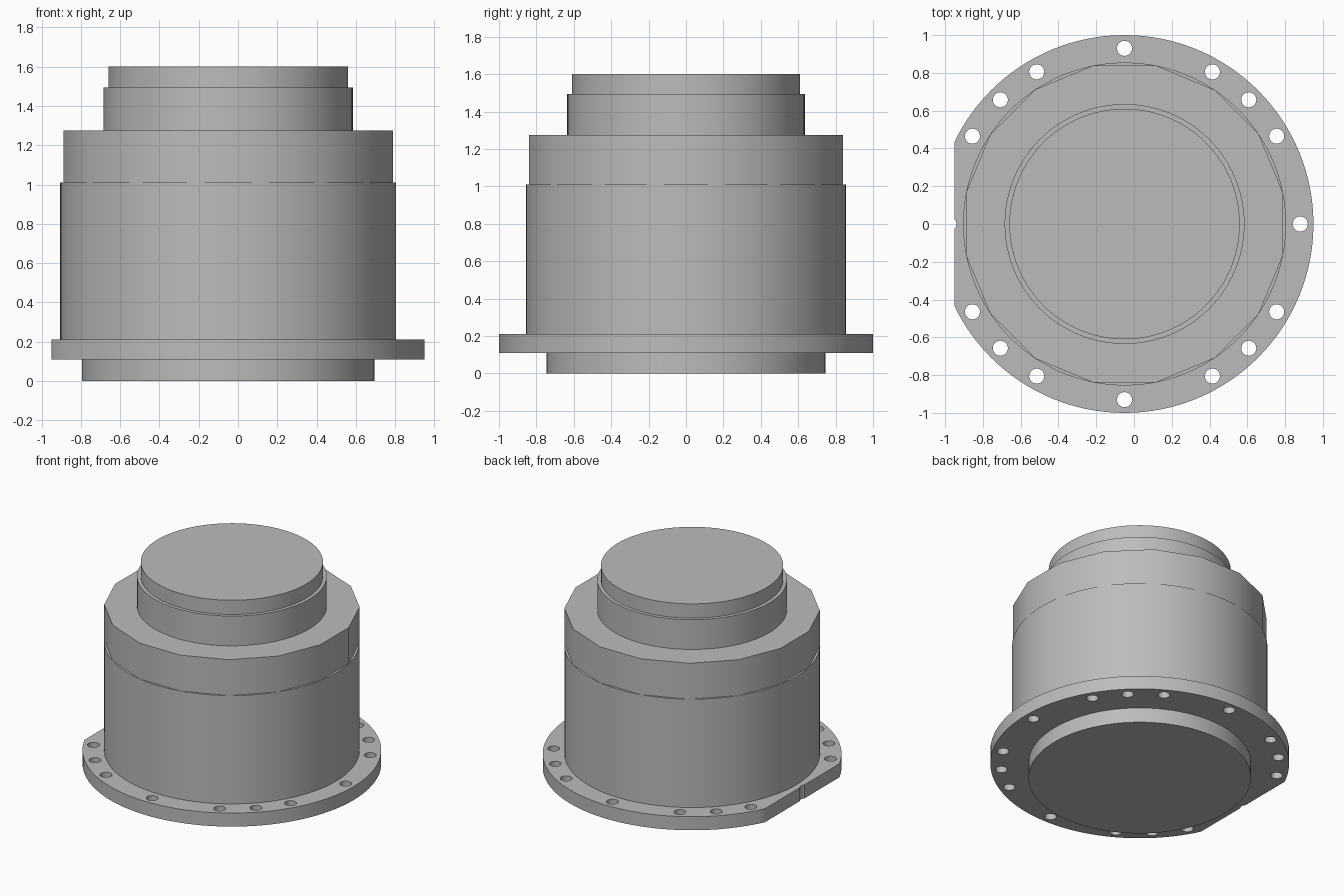
import bpy
import math

CX = -0.05  # axis of the round parts; the flange is trimmed on one side

cube = bpy.data.objects.get("Cube")
if cube:
    bpy.data.objects.remove(cube, do_unlink=True)

steel = bpy.data.materials.new("grey steel")
steel.use_nodes = True
GREY = (0.5, 0.5, 0.5, 1)
steel.diffuse_color = GREY
steel.node_tree.nodes["Principled BSDF"].inputs["Base Color"].default_value = GREY


def disc(name, radius, z0, z1, sides=96, x=CX, y=0, turn=0):
    bpy.ops.mesh.primitive_cylinder_add(
        vertices=sides, radius=radius, depth=z1 - z0,
        location=(x, y, (z0 + z1) / 2), rotation=(0, 0, turn))
    ob = bpy.context.object
    ob.name = name
    ob.data.materials.append(steel)
    return ob


def smooth(ob):
    bpy.ops.object.select_all(action="DESELECT")
    ob.select_set(True)
    bpy.context.view_layer.objects.active = ob
    bpy.ops.object.shade_smooth_by_angle(angle=math.radians(30))


def cut(ob, cutter):
    mod = ob.modifiers.new("cut", "BOOLEAN")
    mod.operation = "DIFFERENCE"
    mod.solver = "EXACT"
    mod.object = cutter
    bpy.context.view_layer.objects.active = ob
    bpy.ops.object.modifier_apply(modifier=mod.name)
    bpy.data.objects.remove(cutter, do_unlink=True)


# Stacked round body
smooth(disc("base_spigot", 0.745, 0, 0.11))
smooth(disc("main_body", 0.855, 0.21, 1.01))
smooth(disc("upper_body", 0.855, 1.01, 1.275, sides=16, turn=math.pi / 16))
smooth(disc("neck", 0.635, 1.275, 1.495))
smooth(disc("top_cap", 0.61, 1.495, 1.6))

# Mounting flange with one flat side
flange = disc("mounting_flange", 1.0, 0.11, 0.21, sides=128)
bpy.ops.mesh.primitive_cube_add(size=1, location=(-1.45, 0, 0.16))
cut(flange, bpy.context.object)

# Bolt holes in groups about each quarter; the one at the flat leaves a notch
for quarter in range(0, 360, 90):
    for step in (0, 30, 45, 60):
        a = math.radians(quarter + step)
        cut(flange, disc("hole_cutter", 0.04, 0, 0.4, sides=24,
                         x=CX + 0.93 * math.cos(a), y=0.93 * math.sin(a)))
smooth(flange)
